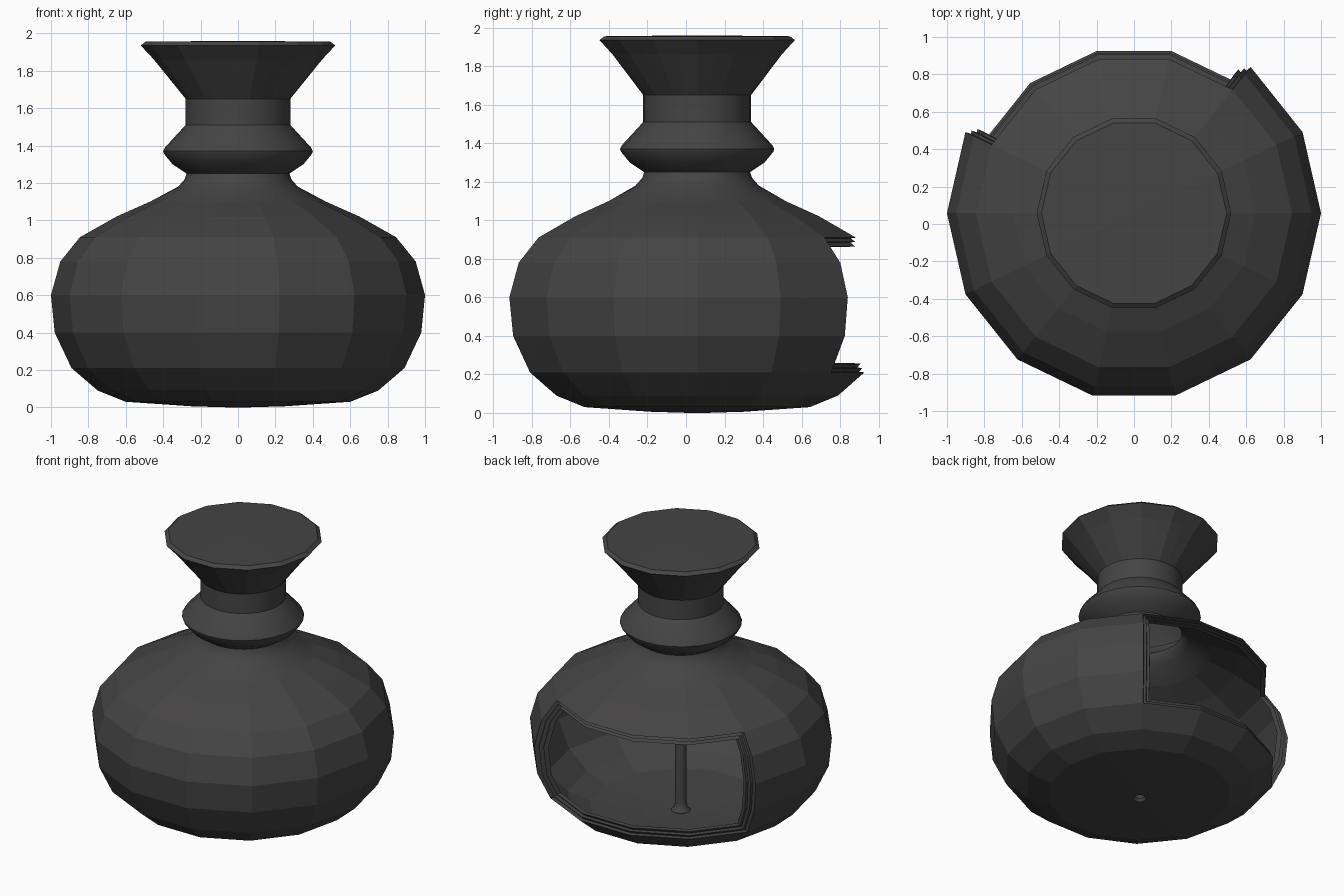
import bpy, math
from math import radians
from mathutils import Vector

if "Cube" in bpy.data.objects:
    bpy.data.objects.remove(bpy.data.objects["Cube"])

N = 14                      # sides of the body
CY = 0.058                  # axis offset in y
mat = bpy.data.materials.new("dark_grey")
mat.diffuse_color = (0.06, 0.058, 0.058, 1)
mat.use_nodes = True
mat.node_tree.nodes["Principled BSDF"].inputs["Base Color"].default_value = mat.diffuse_color


def gon(u, r, z):
    """Point on the 14-sided ring at fractional corner index u."""
    i = math.floor(u + 1e-9)
    a, b = (Vector((math.cos(k * math.tau / N), math.sin(k * math.tau / N), 0)) for k in (i, i + 1))
    p = a.lerp(b, max(0, u - i)) * r
    return (p.x, p.y + CY, z)


def circle(u, r, z):
    a = u * math.tau / N
    return (r * math.cos(a), r * math.sin(a) + CY, z)


def make(name, verts, faces, smooth=None):
    me = bpy.data.meshes.new(name)
    me.from_pydata(verts, [], faces)
    ob = bpy.data.objects.new(name, me)
    bpy.context.collection.objects.link(ob)
    me.materials.append(mat)
    if smooth:
        bpy.ops.object.select_all(action='DESELECT')
        ob.select_set(True)
        bpy.context.view_layer.objects.active = ob
        bpy.ops.object.shade_smooth_by_angle(angle=radians(smooth))
    return ob


def lathe(name, rings, per=1, skip=lambda j, k: False, cap=False, smooth=None):
    """rings: (radius, z, ring function); per: columns per body side."""
    n = N * per
    verts = [f(k / per, r, z) for r, z, f in rings for k in range(n)]
    faces = [(j * n + k, j * n + (k + 1) % n, (j + 1) * n + (k + 1) % n, (j + 1) * n + k)
             for j in range(len(rings) - 1) for k in range(n) if not skip(j, k)]
    if cap:
        faces.append(tuple(range((len(rings) - 1) * n, len(rings) * n)))
    return make(name, verts, faces, smooth)


# Body with the rear opening left out
body = [(0.03, 0.02), (0.045, 0.0), (0.25, 0.006), (0.6, 0.03), (0.75, 0.09), (0.89, 0.21),
        (0.98, 0.4), (1.0, 0.6), (0.95, 0.78), (0.845, 0.91), (0.65, 1.02), (0.47, 1.1)]
lathe("body", [(r, z, gon) for r, z in body], skip=lambda j, k: 5 <= j <= 8 and 2 <= k <= 5)

# Shoulder turning from 14 sides to a round neck
lathe("shoulder", [(0.47, 1.1, gon), (0.32, 1.18, circle), (0.285, 1.22, circle), (0.275, 1.25, circle)],
      per=2, smooth=40)

# Neck ring and neck column
lathe("neck_ring", [(r, z, circle) for r, z in
                    [(0.275, 1.25), (0.35, 1.30), (0.395, 1.355), (0.4, 1.37), (0.39, 1.39), (0.28, 1.51)]],
      per=2, smooth=35)
lathe("neck", [(0.28, 1.51, circle), (0.28, 1.65, circle)], per=2, smooth=30)

# Flared lip with closed top
lathe("lip", [(0.28, 1.65, circle), (0.45, 1.86, gon), (0.52, 1.935, gon), (0.495, 1.955, gon), (0.02, 1.96, gon)],
      per=2, cap=True)

# Centre pole
lathe("centre_pole", [(0.065, 0.012, gon), (0.045, 0.03, gon), (0.038, 0.07, gon), (0.038, 1.955, gon)], smooth=40)


# Stepped frame around the opening
def radius(z):
    for (r0, z0), (r1, z1) in zip(body[5:], body[6:]):
        if z <= z1:
            return r0 + (r1 - r0) * (z - z0) / (z1 - z0)


def frame_loop(t, dr):
    a, b, lo, hi = 2 + t / 0.44, 6 - t / 0.44, 0.21 + t, 0.91 - t
    mid = [0.4, 0.6, 0.78]
    uz = [(u, lo) for u in (a, 3, 4, 5, b)] + [(b, z) for z in mid]
    uz += [(u, hi) for u in (b, 5, 4, 3, a)] + [(a, z) for z in mid[::-1]]
    return [gon(u, radius(z) + dr, z) for u, z in uz]


steps = [(0, 0), (0.004, -0.03), (0.022, -0.022), (0.026, -0.05), (0.045, -0.042), (0.048, -0.075)]
loops = [frame_loop(*s) for s in steps]
m = len(loops[0])
make("opening_frame", [v for l in loops for v in l],
     [(j * m + k, j * m + (k + 1) % m, (j + 1) * m + (k + 1) % m, (j + 1) * m + k)
      for j in range(len(loops) - 1) for k in range(m)])
